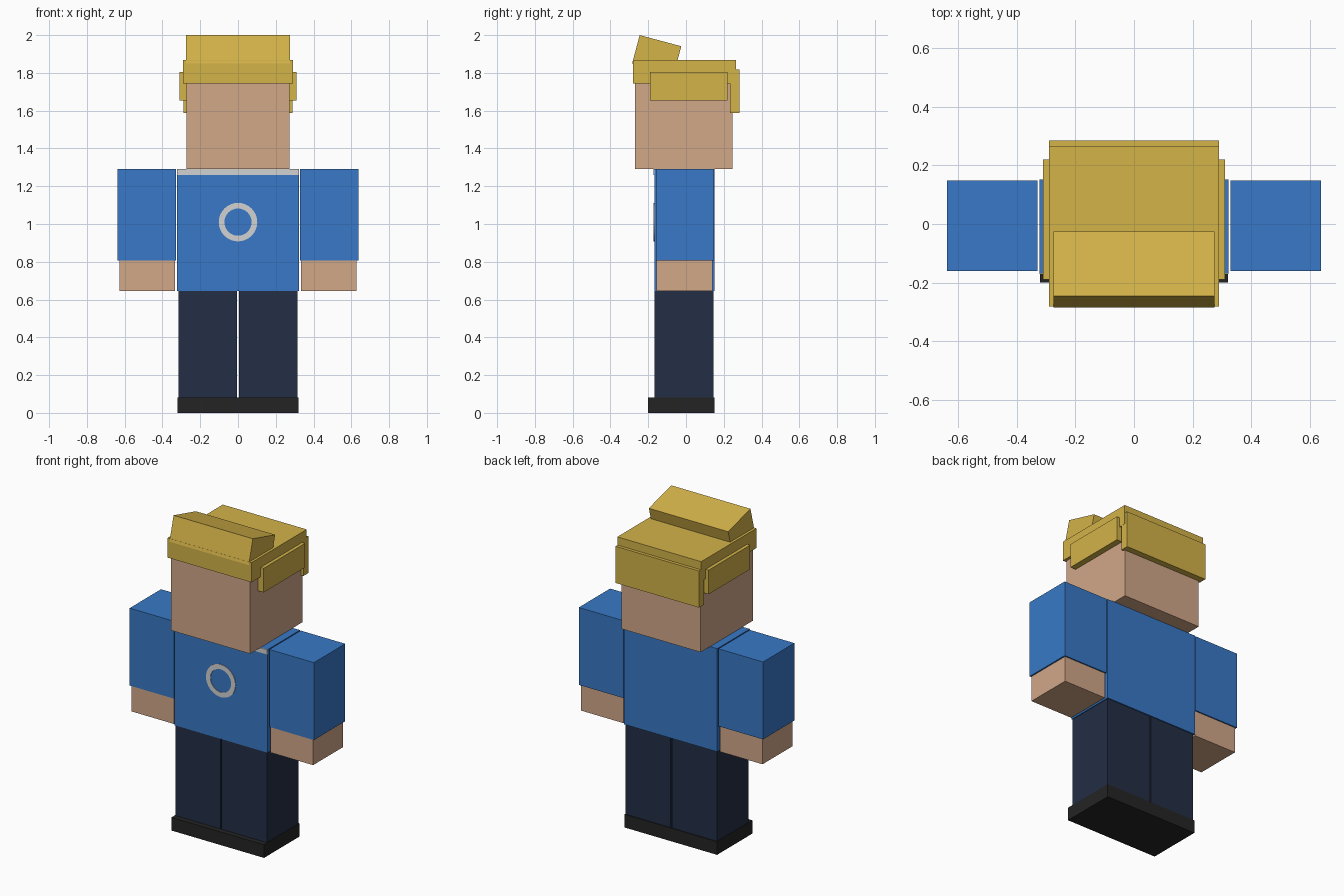
import bpy, bmesh, math
from mathutils import Matrix, Vector

cube = bpy.data.objects.get("Cube")
if cube:
    bpy.data.objects.remove(cube, do_unlink=True)


def material(name, *srgb):
    lin = [((c / 255 + 0.055) / 1.055) ** 2.4 for c in srgb] + [1]
    mat = bpy.data.materials.new(name)
    mat.use_nodes = True
    mat.diffuse_color = lin
    mat.node_tree.nodes["Principled BSDF"].inputs["Base Color"].default_value = lin
    return mat


SKIN = material("skin", 210, 168, 137)
HAIR = material("blond hair", 212, 179, 73)
SHIRT = material("blue shirt", 56, 121, 199)
TRIM = material("light grey trim", 210, 210, 212)
TROUSERS = material("navy trousers", 35, 46, 69)
SHOE = material("black shoe", 36, 36, 36)


def finish(name, bm, mat):
    mesh = bpy.data.meshes.new(name)
    bm.to_mesh(mesh)
    bm.free()
    mesh.materials.append(mat)
    obj = bpy.data.objects.new(name, mesh)
    bpy.context.collection.objects.link(obj)
    return obj


def box(name, mat, x, y, z, tilt=0):
    """Box from (min, max) ranges, tilted about its own x axis."""
    lo, hi = Vector((x[0], y[0], z[0])), Vector((x[1], y[1], z[1]))
    bm = bmesh.new()
    bmesh.ops.create_cube(bm, size=1, matrix=Matrix.Diagonal((*(hi - lo), 1)))
    obj = finish(name, bm, mat)
    obj.location = (lo + hi) / 2
    obj.rotation_euler.x = math.radians(tilt)
    return obj


def pair(name, mat, x, y, z):
    box("left_" + name, mat, x, y, z)
    box("right_" + name, mat, (-x[1], -x[0]), y, z)


# Shoes and legs
box("shoes", SHOE, (-.32, .32), (-.2, .15), (0, .082))
pair("leg", TROUSERS, (.004, .316), (-.167, .145), (.082, .645))

# Torso and collar strip
box("torso", SHIRT, (-.322, .322), (-.167, .152), (.645, 1.29))
box("collar", TRIM, (-.322, .322), (-.171, -.165), (1.26, 1.29))

# Arms
pair("sleeve", SHIRT, (.329, .637), (-.16, .149), (.806, 1.29))
pair("hand", SKIN, (.334, .628), (-.155, .141), (.645, .806))

# Chest ring: flat annulus with a little depth
bm = bmesh.new()
outer, inner = [], []
steps = 32
for i in range(steps):
    a = math.tau * i / steps
    for ring, r in ((outer, .102), (inner, .072)):
        ring.append(bm.verts.new((r * math.cos(a), -.167, 1.01 + r * math.sin(a))))
for i in range(steps):
    j = (i + 1) % steps
    bm.faces.new((outer[i], outer[j], inner[j], inner[i]))
flat = bmesh.ops.extrude_face_region(bm, geom=bm.faces[:])
moved = [v for v in flat["geom"] if isinstance(v, bmesh.types.BMVert)]
bmesh.ops.translate(bm, verts=moved, vec=(0, -.004, 0))
bmesh.ops.recalc_face_normals(bm, faces=bm.faces[:])
finish("chest_ring", bm, TRIM)

# Head and hair
box("head", SKIN, (-.273, .273), (-.27, .245), (1.29, 1.82))
box("hair_cap", HAIR, (-.29, .29), (-.281, .264), (1.745, 1.868))
box("hair_back", HAIR, (-.289, .289), (.233, .284), (1.588, 1.817))
pair("hair_side", HAIR, (.265, .311), (-.19, .22), (1.653, 1.804))
box("hair_quiff", HAIR, (-.274, .274), (-.269, -.041), (1.818, 1.973), tilt=-15)
